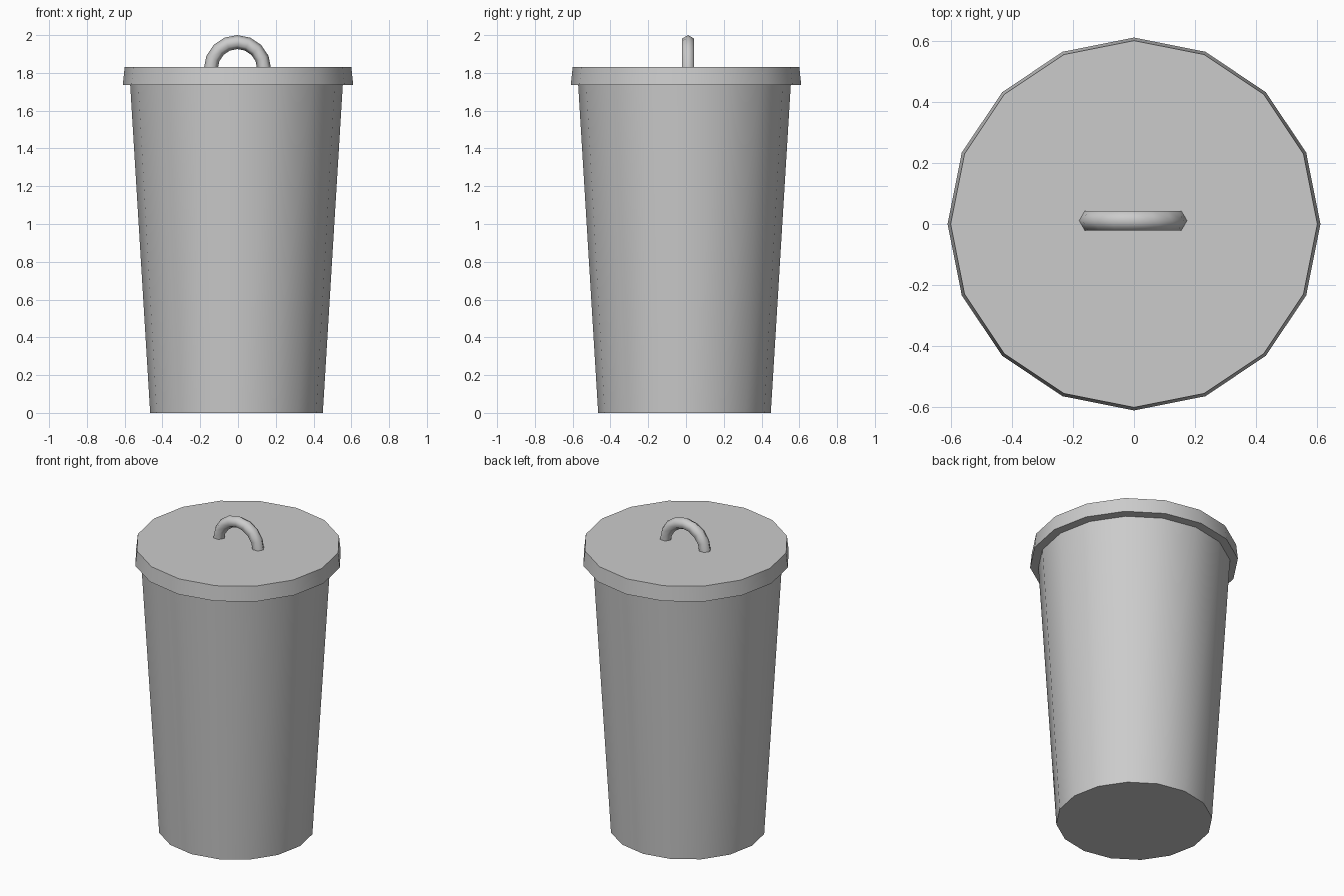
import bpy, bmesh
from math import pi, sin, cos, radians

if "Cube" in bpy.data.objects:
    bpy.data.objects.remove(bpy.data.objects["Cube"])

SIDES = 16


def finish(name, bm, angle):
    bmesh.ops.recalc_face_normals(bm, faces=bm.faces)
    mesh = bpy.data.meshes.new(name)
    bm.to_mesh(mesh)
    bm.free()
    obj = bpy.data.objects.new(name, mesh)
    bpy.context.collection.objects.link(obj)
    bpy.ops.object.select_all(action='DESELECT')
    obj.select_set(True)
    bpy.context.view_layer.objects.active = obj
    bpy.ops.object.shade_smooth_by_angle(angle=radians(angle))
    return obj


def sweep(bm, rings):
    """Skin a list of closed point rings and cap both ends."""
    loops = [[bm.verts.new(p) for p in ring] for ring in rings]
    for a, b in zip(loops, loops[1:]):
        n = len(a)
        for i in range(n):
            j = (i + 1) % n
            bm.faces.new((a[i], a[j], b[j], b[i]))
    bm.faces.new(loops[0])
    bm.faces.new(loops[-1])


def tapered_drum(name, cx, cy, profile):
    bm = bmesh.new()
    sweep(bm, [[(cx + r * cos(2 * pi * i / SIDES),
                 cy + r * sin(2 * pi * i / SIDES), z) for i in range(SIDES)]
               for r, z in profile])
    return finish(name, bm, 30)


# Tapered can body, slightly off the lid's centre
tapered_drum("can_body", -0.008, -0.008, [(0.457, 0.0), (0.563, 1.74)])

# Overhanging lid
tapered_drum("lid", 0.0, 0.0, [(0.61, 1.735), (0.60, 1.83)])

# Arched handle: half ring with a six-sided section, feet sunk in the lid
R, r, cx, cy, cz = 0.141, 0.037, -0.003, 0.011, 1.822
rings = []
for k in range(9):
    a = pi * k / 8
    ring = []
    for s in range(6):
        t = 2 * pi * s / 6
        d = R + r * cos(t)
        ring.append((cx + d * cos(a), cy + r * sin(t), cz + d * sin(a)))
    rings.append(ring)
bm = bmesh.new()
sweep(bm, rings)
finish("lid_handle", bm, 65)
